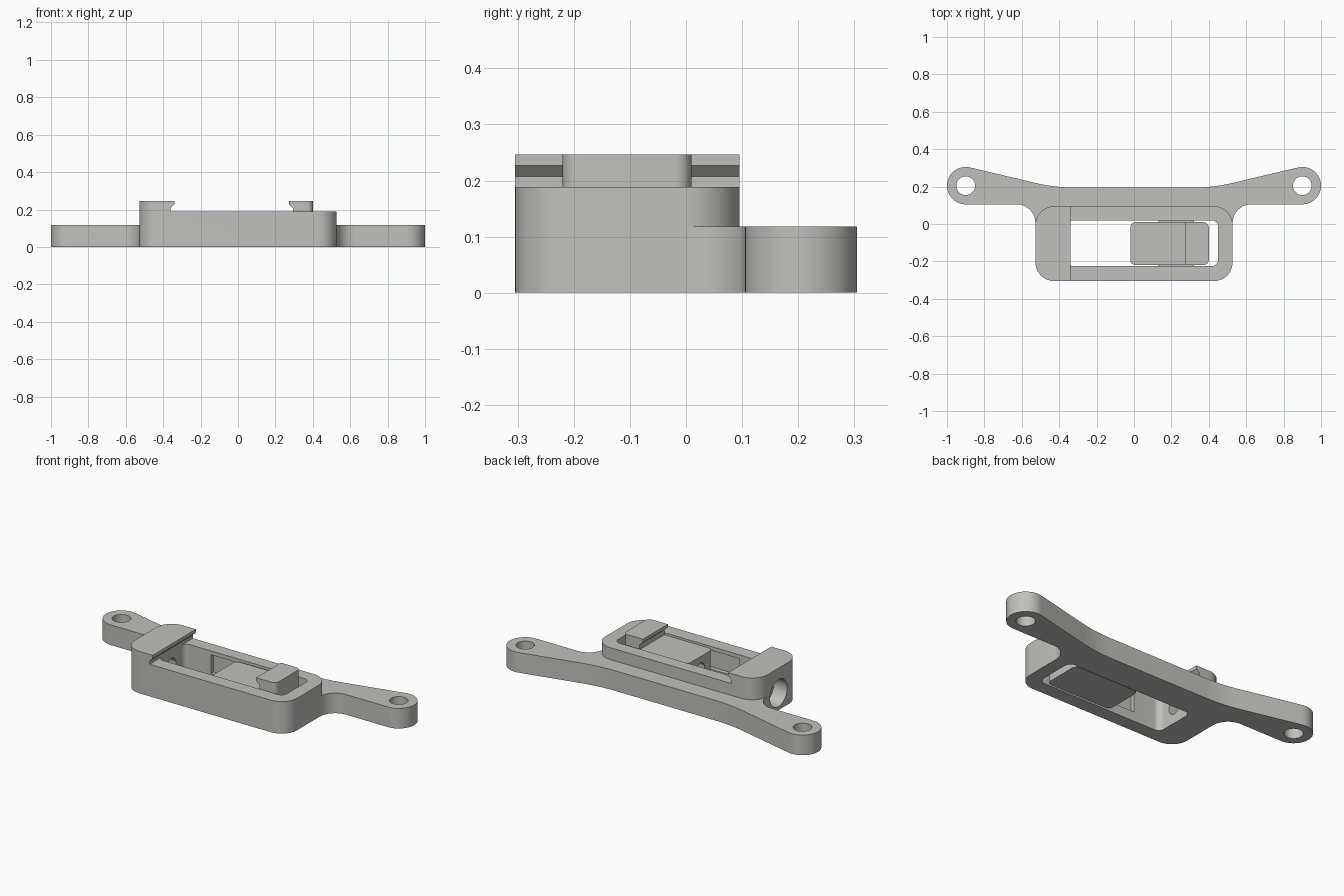
import bpy, bmesh, math

if "Cube" in bpy.data.objects:
    bpy.data.objects.remove(bpy.data.objects["Cube"])

grey = bpy.data.materials.new("light_grey")
grey.diffuse_color = (0.53, 0.53, 0.50, 1)
grey.use_nodes = True
grey.node_tree.nodes["Principled BSDF"].inputs["Base Color"].default_value = grey.diffuse_color


def arc(cx, cy, r, a0, a1, n=10):
    return [(cx + r * math.cos(math.radians(a0 + (a1 - a0) * i / n)),
             cy + r * math.sin(math.radians(a0 + (a1 - a0) * i / n))) for i in range(n + 1)]


def rounded(x0, x1, y0, y1, r):
    return (arc(x1 - r, y0 + r, r, -90, 0) + arc(x1 - r, y1 - r, r, 0, 90)
            + arc(x0 + r, y1 - r, r, 90, 180) + arc(x0 + r, y0 + r, r, 180, 270))


def prism(name, pts, lo, hi, axis="z"):
    """Extrude a 2D outline along z (xy outline), y (xz outline) or x (yz outline)."""
    place = {"z": lambda a, b, c: (a, b, c),
             "y": lambda a, b, c: (a, c, b),
             "x": lambda a, b, c: (c, a, b)}[axis]
    bm = bmesh.new()
    bottom = [bm.verts.new(place(a, b, lo)) for a, b in pts]
    top = [bm.verts.new(place(a, b, hi)) for a, b in pts]
    bm.faces.new(bottom)
    bm.faces.new(top)
    for i in range(len(pts)):
        j = (i + 1) % len(pts)
        bm.faces.new((bottom[i], bottom[j], top[j], top[i]))
    bmesh.ops.recalc_face_normals(bm, faces=bm.faces[:])
    mesh = bpy.data.meshes.new(name)
    bm.to_mesh(mesh)
    bm.free()
    mesh.materials.append(grey)
    ob = bpy.data.objects.new(name, mesh)
    bpy.context.collection.objects.link(ob)
    return ob


def box(name, x0, x1, y0, y1, z0, z1):
    return prism(name, [(x0, y0), (x1, y0), (x1, y1), (x0, y1)], z0, z1)


def combine(ob, other, op="DIFFERENCE"):
    bpy.context.view_layer.objects.active = ob
    mod = ob.modifiers.new("bool", "BOOLEAN")
    mod.operation = op
    mod.solver = "EXACT"
    mod.object = other
    bpy.ops.object.modifier_apply(modifier=mod.name)
    bpy.data.objects.remove(other)


def smooth(ob):
    bpy.ops.object.select_all(action="DESELECT")
    ob.select_set(True)
    bpy.context.view_layer.objects.active = ob
    bpy.ops.object.shade_smooth_by_angle(angle=math.radians(30))


MID = -0.105   # y of the clamp centre line

# Frame body, cut down to the rim so that a hooked jaw stays at the left end
frame = prism("frame", rounded(-0.527, 0.527, -0.305, 0.095, 0.1), 0, 0.246)
combine(frame, prism("rim_cut", [(-0.36, 0.188), (0.8, 0.188), (0.8, 0.3), (-0.34, 0.3),
                                 (-0.34, 0.227), (-0.36, 0.207)], -0.5, 0.5, "y"))

# Mounting arms with filleted roots and round ends
side = arc(0.627, 0.005, 0.1, 180, 90) + arc(0.9, 0.205, 0.1, -90, 103.3, 24)
for i in range(9):
    t = i / 8
    side.append(((1 - t) ** 2 * 0.52 + 2 * t * (1 - t) * 0.424 + t * t * 0.32,
                 (1 - t) ** 2 * 0.218 + 2 * t * (1 - t) * 0.195 + t * t * 0.195))
arms = prism("arms", side + [(-x, y) for x, y in reversed(side)], 0, 0.118)
combine(frame, arms, "UNION")
for s in (-1, 1):
    combine(frame, prism("bolt_hole", arc(s * 0.9, 0.205, 0.05, 0, 348.75, 31), -0.1, 0.3))

# Through opening, side grooves and the counterbored screw hole
combine(frame, prism("opening", rounded(-0.36, 0.45, -0.225, 0.02, 0.035), -0.1, 0.2))
combine(frame, box("grooves", -0.19, 0.33, -0.25, 0.045, 0.055, 0.165))
combine(frame, prism("screw_hole", arc(MID, 0.1, 0.045, 0, 345, 23), -0.7, -0.3, "x"))
combine(frame, prism("counterbore", arc(MID, 0.1, 0.08, 0, 348.75, 31), -0.7, -0.44, "x"))
smooth(frame)

# Sliding jaw with its own hook, guide ribs and screw bore
slider = prism("slider", rounded(-0.02, 0.40, -0.22, 0.01, 0.03), 0.006, 0.246)
combine(slider, prism("hook_cut", [(-0.1, 0.178), (0.295, 0.178), (0.295, 0.207),
                                   (0.272, 0.227), (0.272, 0.3), (-0.1, 0.3)], -0.5, 0.5, "y"))
combine(slider, box("ribs", 0.13, 0.32, -0.24, 0.035, 0.062, 0.158), "UNION")
combine(slider, prism("screw_bore", arc(MID, 0.1, 0.04, 0, 345, 23), -0.1, 0.25, "x"))
smooth(slider)
